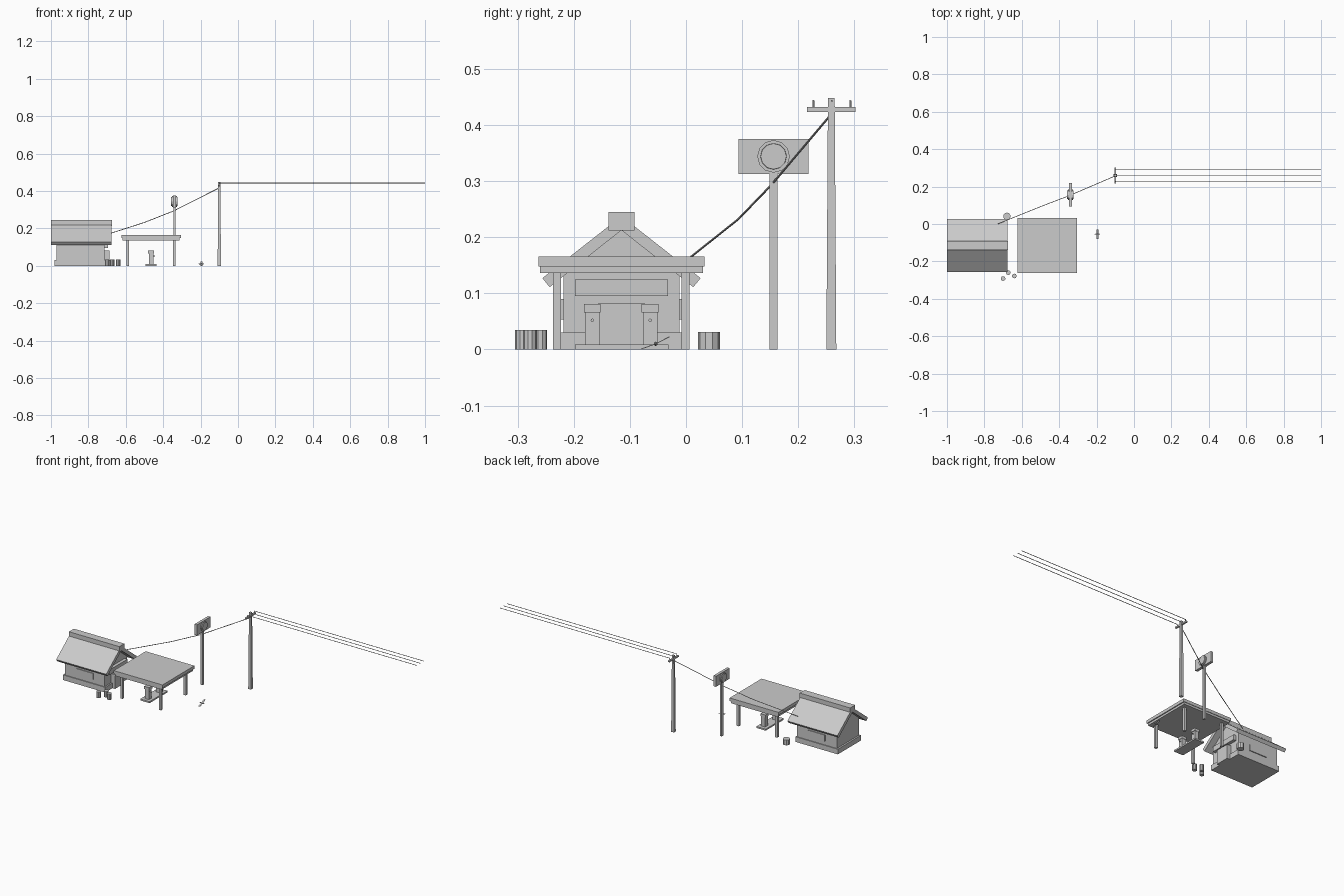
import bpy, bmesh, math
from mathutils import Vector, Matrix

cube = bpy.data.objects.get("Cube")
if cube:
    bpy.data.objects.remove(cube, do_unlink=True)

grey = bpy.data.materials.new("plain grey")
grey.use_nodes = True
grey.diffuse_color = (0.6, 0.6, 0.6, 1)
grey.node_tree.nodes["Principled BSDF"].inputs["Base Color"].default_value = (0.6, 0.6, 0.6, 1)


def finish(name, bm):
    bmesh.ops.recalc_face_normals(bm, faces=bm.faces)
    mesh = bpy.data.meshes.new(name)
    bm.to_mesh(mesh)
    bm.free()
    mesh.materials.append(grey)
    obj = bpy.data.objects.new(name, mesh)
    bpy.context.collection.objects.link(obj)
    return obj


def box(name, xs, ys, zs):
    bm = bmesh.new()
    bmesh.ops.create_cube(bm, size=1)
    for v in bm.verts:
        v.co = [a + (b - a) * (c + 0.5) for (a, b), c in zip((xs, ys, zs), v.co)]
    return finish(name, bm)


def rod(name, start, end, r1, r2=None, sides=8, spin=0):
    start, end = Vector(start), Vector(end)
    axis = end - start
    turn = axis.to_track_quat('Z', 'Y').to_matrix().to_4x4()
    place = Matrix.Translation((start + end) / 2) @ turn @ Matrix.Rotation(spin, 4, 'Z')
    bm = bmesh.new()
    bmesh.ops.create_cone(bm, cap_ends=True, segments=sides, radius1=r1,
                          radius2=r1 if r2 is None else r2, depth=axis.length, matrix=place)
    return finish(name, bm)


def prism(name, profile, x0, x1):
    """Extrude a (y, z) outline along x."""
    bm = bmesh.new()
    face = bm.faces.new([bm.verts.new((x0, y, z)) for y, z in profile])
    new = bmesh.ops.extrude_face_region(bm, geom=[face])["geom"]
    bmesh.ops.translate(bm, vec=(x1 - x0, 0, 0),
                        verts=[v for v in new if isinstance(v, bmesh.types.BMVert)])
    return finish(name, bm)


def mirrored(half, centre):
    """Close a half outline, given as (offset, z), about a centre line."""
    right = [(centre + d, z) for d, z in half]
    left = [(centre - d, z) for d, z in reversed(half) if d > 0]
    return right + left


MID = -0.115  # centre line of the house

# House
box("house_base", (-0.98, -0.705), (MID - 0.108, MID + 0.108), (0, 0.03))
prism("house_walls", mirrored([(0, 0.214), (0.103, 0.133), (0.103, 0.02)], MID), -0.97, -0.713)
prism("house_roof", mirrored([(0, 0.2375), (0.141, 0.127), (0.128, 0.111), (0, 0.2125)], MID),
      -1, -0.676)
box("roof_ridge_cap", (-1, -0.673), (MID - 0.023, MID + 0.023), (0.212, 0.245))
box("house_door", (-0.72, -0.688), (MID - 0.041, MID + 0.041), (0, 0.083))
box("house_sign_board", (-0.72, -0.695), (MID - 0.083, MID + 0.083), (0.095, 0.125))
for side, label in ((-1, "right"), (1, "left")):
    wall = MID + side * 0.103
    box(label + "_window", (-0.895, -0.785), sorted((wall, wall + side * 0.005)), (0.053, 0.09))

# Canopy with four posts
box("canopy_top", (-0.622, -0.306), (-0.263, 0.033), (0.148, 0.166))
box("canopy_underside", (-0.617, -0.312), (-0.26, 0.03), (0.136, 0.148))
for x in (-0.59, -0.34):
    for y in (-0.23, -0.001):
        box("canopy_post", (x - 0.007, x + 0.007), (y - 0.007, y + 0.007), (0, 0.137))

# Fuel island with two pumps
box("pump_island", (-0.495, -0.435), (-0.198, -0.031), (0, 0.009))
for y in (-0.167, -0.064):
    box("pump_body", (-0.477, -0.452), (y - 0.013, y + 0.013), (0.009, 0.07))
    box("pump_head", (-0.481, -0.449), (y - 0.015, y + 0.015), (0.066, 0.081))
    rod("pump_nozzle", (-0.453, y, 0.052), (-0.443, y, 0.052), 0.003)

# Barrels
for x, y, r, h in ((-0.68, 0.041, 0.02, 0.031), (-0.672, -0.26, 0.0125, 0.035),
                   (-0.70, -0.292, 0.0125, 0.035), (-0.64, -0.278, 0.0125, 0.035)):
    rod("barrel", (x, y, 0), (x, y, h), r, sides=10)

# Roadside sign
SX, SY, SZ = -0.34, 0.156, 0.344
box("sign_pole", (SX - 0.006, SX + 0.006), (SY - 0.007, SY + 0.007), (0, 0.315))
box("sign_panel", (SX - 0.008, SX + 0.008), (SY - 0.0625, SY + 0.0625), (0.313, 0.375))
for side in (-1, 1):
    rod("sign_disc", (SX, SY, SZ), (SX + side * 0.013, SY, SZ), 0.029, sides=12)
    rod("sign_disc_plate", (SX, SY, SZ), (SX + side * 0.017, SY, SZ), 0.025, 0.023, sides=12)

# Utility pole, crossbar and long wires
PX, PY = -0.1, 0.259
rod("utility_pole", (PX, PY, 0), (PX, PY, 0.448), 0.0125, 0.0085, sides=4, spin=math.pi / 4)
box("utility_crossbar", (PX - 0.005, PX + 0.005), (PY - 0.043, PY + 0.043), (0.423, 0.432))
for y in (0.227, 0.26, 0.293):
    rod("insulator", (PX, y, 0.431), (PX, y, 0.444), 0.0018, sides=6)
    rod("long_wire", (PX, y, 0.443), (1, y, 0.443), 0.0018, sides=6)

# Sagging cable from the house to the pole
path = [(-0.73, 0.0, 0.158), (-0.5, 0.093, 0.232), (-0.345, 0.152, 0.293), (PX, 0.257, 0.417)]
for start, end in zip(path, path[1:]):
    rod("house_cable", start, end, 0.002, sides=6)

# Small bird, banking with its wings spread
BX, BY, BZ = -0.195, -0.054, 0.01
rod("bird_body", (BX - 0.016, BY, BZ), (BX + 0.004, BY, BZ), 0.0015, 0.004, sides=6)
rod("bird_head", (BX + 0.004, BY, BZ), (BX + 0.016, BY, BZ), 0.004, 0, sides=6)
for side in (-1, 1):
    wing = box(("right_" if side < 0 else "left_") + "bird_wing",
               (-0.005, 0.005), sorted((0, side * 0.028)), (-0.0007, 0.0007))
    wing.location = (BX, BY, BZ)
    wing.rotation_euler.x = math.radians(20 if side < 0 else 27)
